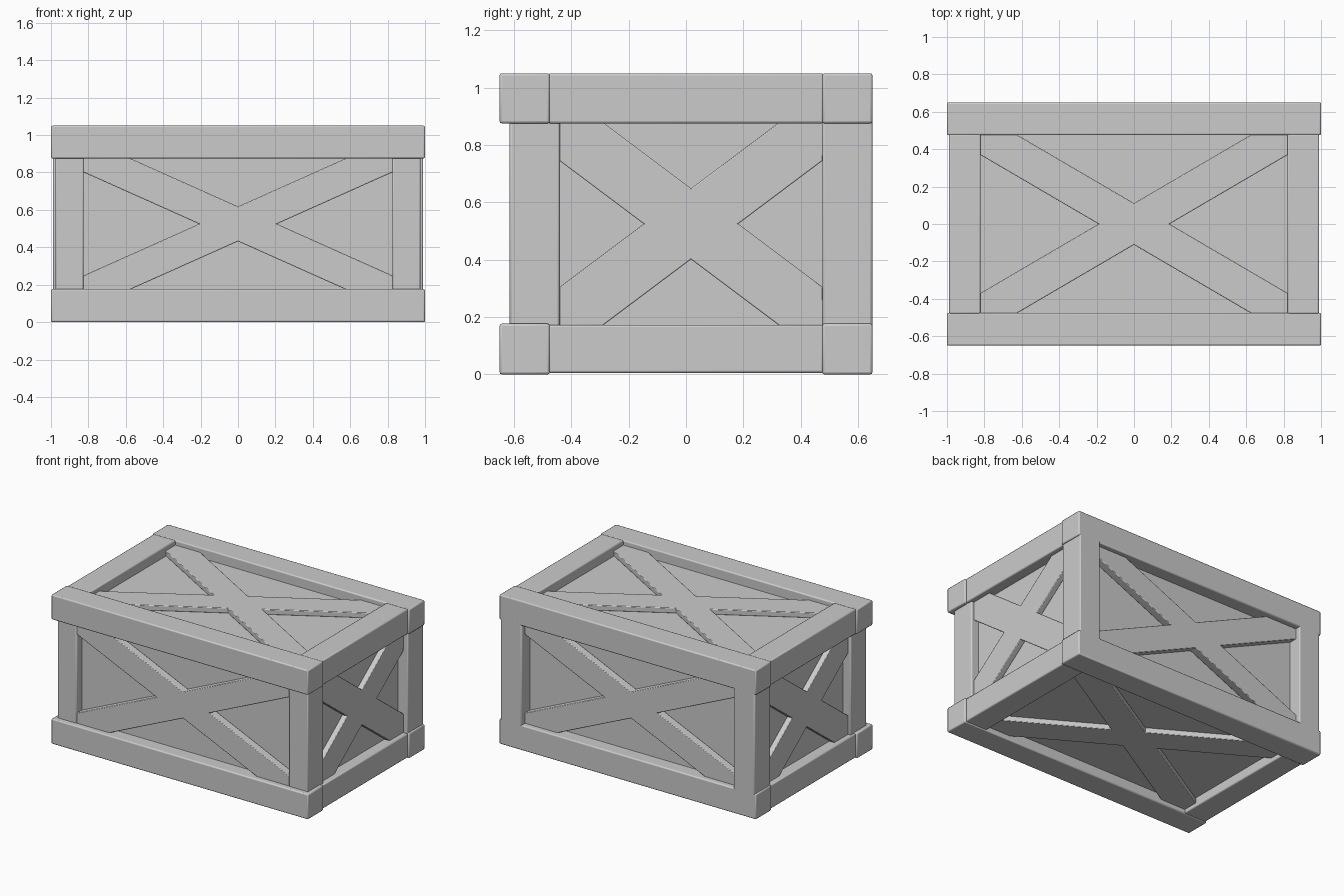
import bpy, bmesh
from math import atan
from mathutils import Matrix, Vector

if "Cube" in bpy.data.objects:
    bpy.data.objects.remove(bpy.data.objects["Cube"])

def finish(obj, width=0.008):
    mod = obj.modifiers.new("soft_edges", 'BEVEL')
    mod.width = width
    mod.segments = 2
    mod.limit_method = 'ANGLE'
    bpy.context.view_layer.objects.active = obj
    bpy.ops.object.select_all(action='DESELECT')
    obj.select_set(True)
    bpy.ops.object.shade_smooth_by_angle()

def add_obj(name, bm, bevel):
    mesh = bpy.data.meshes.new(name)
    bm.to_mesh(mesh)
    bm.free()
    obj = bpy.data.objects.new(name, mesh)
    bpy.context.collection.objects.link(obj)
    if bevel:
        finish(obj, bevel)
    return obj

def box_bm(lo, hi):
    lo, hi = Vector(lo), Vector(hi)
    size = hi - lo
    bm = bmesh.new()
    bmesh.ops.create_cube(bm, size=1)
    bmesh.ops.transform(bm, verts=bm.verts, matrix=Matrix.Translation((lo + hi) / 2)
                        @ Matrix.Diagonal((*size, 1)))
    return bm

def box(name, x, y, z, bevel=0.008):
    lo = [min(r) for r in (x, y, z)]
    hi = [max(r) for r in (x, y, z)]
    return add_obj(name, box_bm(lo, hi), bevel)

def cross(name, half_u, half_v, slope, width, depth, place):
    """Two diagonal boards trimmed to a rectangle; local z points outward from 0 to depth."""
    for s, tag in ((1, "rising"), (-1, "falling")):
        bm = box_bm((-2, -width / 2, 0), (2, width / 2, depth))
        bmesh.ops.rotate(bm, verts=bm.verts, matrix=Matrix.Rotation(s * atan(slope), 3, 'Z'))
        for n, d in (((1, 0, 0), half_u), ((-1, 0, 0), half_u),
                     ((0, 1, 0), half_v), ((0, -1, 0), half_v)):
            cut = bmesh.ops.bisect_plane(bm, geom=bm.verts[:] + bm.edges[:] + bm.faces[:],
                                         plane_co=Vector(n) * d, plane_no=n, clear_outer=True)
            edges = [e for e in cut['geom_cut'] if isinstance(e, bmesh.types.BMEdge)]
            if edges:
                bmesh.ops.contextual_create(bm, geom=edges)
        bmesh.ops.transform(bm, verts=bm.verts, matrix=place)
        bmesh.ops.recalc_face_normals(bm, faces=bm.faces)
        add_obj(f"{name}_{tag}_board", bm, 0.004)

def frame(u, v, origin):
    """Matrix with local x, y along u, v and z along their cross product."""
    u, v = Vector(u), Vector(v)
    m = Matrix((u, v, u.cross(v))).transposed().to_4x4()
    m.translation = origin
    return m

# Inner box that shows as the recessed panels
PX, PY, PZ0, PZ1 = 0.915, 0.557, 0.07, 0.98
box("inner_panels", (-PX, PX), (-PY, PY), (PZ0, PZ1), 0)

# Long and short rails, top and bottom
for level, z in (("bottom", (0, 0.177)), ("top", (0.875, 1.05))):
    for s, side in ((-1, "front"), (1, "back")):
        box(f"{level}_{side}_rail", (-1, 1), (s * 0.475, s * 0.65), z)
    z_short = (0.005, 0.173) if level == "bottom" else z
    for s, side in ((-1, "left"), (1, "right")):
        box(f"{level}_{side}_rail", (s * 0.82, s * 0.99), (-0.48, 0.48), z_short)

# Corner posts, the front pair set in slightly
for s, side in ((-1, "left"), (1, "right")):
    box(f"front_{side}_post", (s * 0.825, s * 0.975), (-0.615, -0.44), (0.16, 0.89))
    box(f"back_{side}_post", (s * 0.825, s * 0.99), (0.475, 0.65), (0.16, 0.89))

# Crossed boards on all six sides
cross("front", 0.83, 0.355, 0.447, 0.17, 0.055, frame((1, 0, 0), (0, 0, 1), (0, -PY, 0.525)))
cross("back", 0.83, 0.355, 0.447, 0.17, 0.055, frame((-1, 0, 0), (0, 0, 1), (0, PY, 0.525)))
cross("right", 0.46, 0.355, 0.75, 0.198, 0.04, frame((0, 1, 0), (0, 0, 1), (PX, 0.0175, 0.525)))
cross("left", 0.46, 0.355, 0.75, 0.198, 0.04, frame((0, -1, 0), (0, 0, 1), (-PX, 0.0175, 0.525)))
cross("top", 0.825, 0.48, 0.585, 0.192, 0.037, frame((1, 0, 0), (0, 1, 0), (0, 0, PZ1)))
cross("bottom", 0.825, 0.48, 0.585, 0.192, 0.037, frame((-1, 0, 0), (0, 1, 0), (0, 0, PZ0)))
